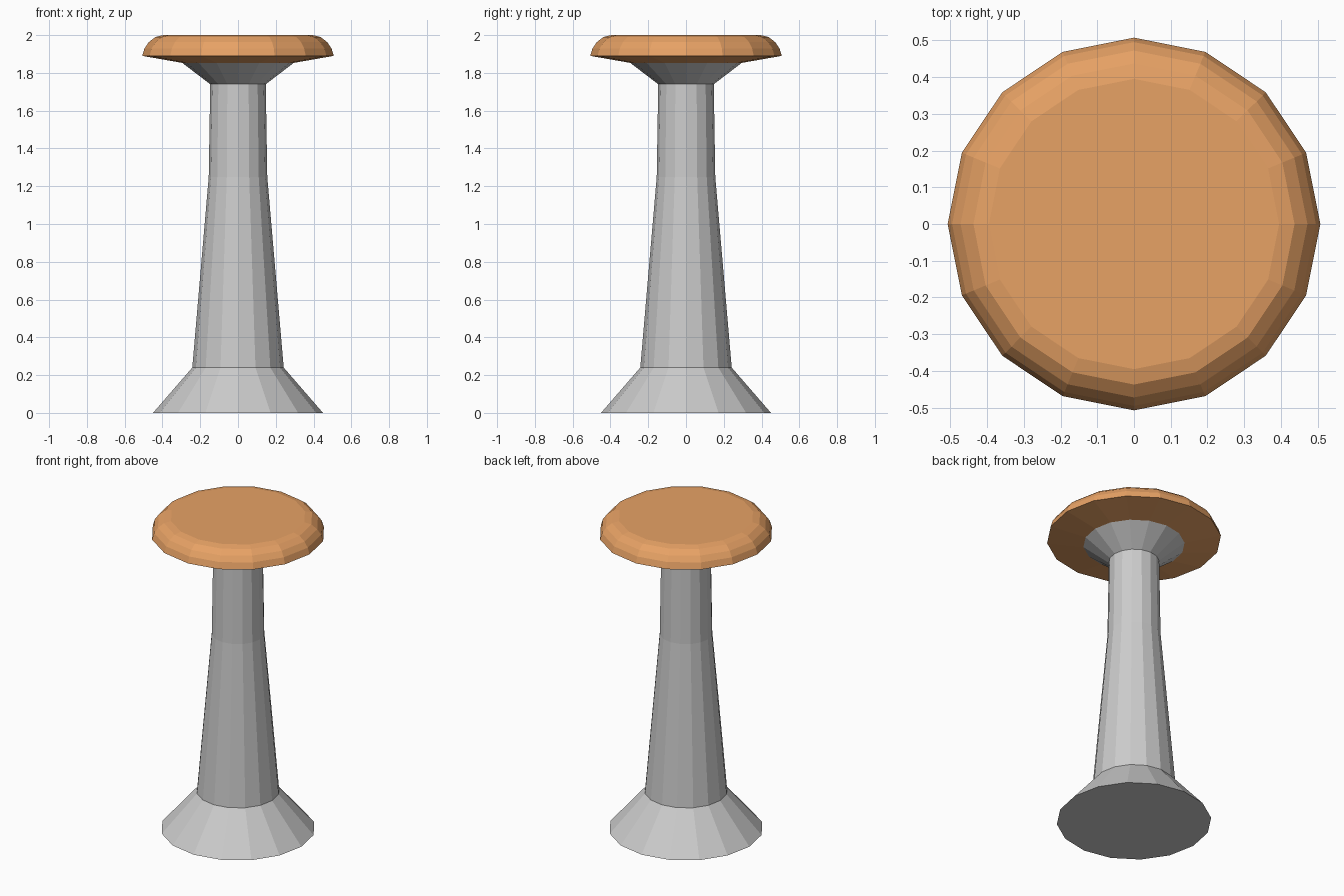
import bpy, bmesh
from math import cos, sin, pi

if "Cube" in bpy.data.objects:
    bpy.data.objects.remove(bpy.data.objects["Cube"])

SIDES = 16


def lathe(name, profile, color=None):
    """Turn a (radius, z) profile into a closed, flat-faced solid."""
    bm = bmesh.new()
    rings = [[bm.verts.new((r * cos(2 * pi * i / SIDES), r * sin(2 * pi * i / SIDES), z))
              for i in range(SIDES)] for r, z in profile]
    for a, b in zip(rings, rings[1:]):
        for i in range(SIDES):
            j = (i + 1) % SIDES
            bm.faces.new((a[i], a[j], b[j], b[i]))
    bm.faces.new(rings[0][::-1])
    bm.faces.new(rings[-1])
    mesh = bpy.data.meshes.new(name)
    bm.to_mesh(mesh)
    bm.free()
    obj = bpy.data.objects.new(name, mesh)
    bpy.context.collection.objects.link(obj)
    if color:
        mat = bpy.data.materials.new(name + "_material")
        mat.diffuse_color = color
        mat.use_nodes = True
        mat.node_tree.nodes["Principled BSDF"].inputs["Base Color"].default_value = mat.diffuse_color
        mesh.materials.append(mat)
    return obj


# Flared foot, tapering column and bracket under the seat
lathe("pedestal", [(0.45, 0), (0.242, 0.24), (0.155, 1.25), (0.147, 1.74), (0.295, 1.853)])

# Padded seat with a rounded upper rim
lathe("seat", [(0.295, 1.853), (0.507, 1.89), (0.495, 1.93), (0.472, 1.963),
               (0.437, 1.99), (0.395, 2.0)], (0.8, 0.36, 0.13, 1))
